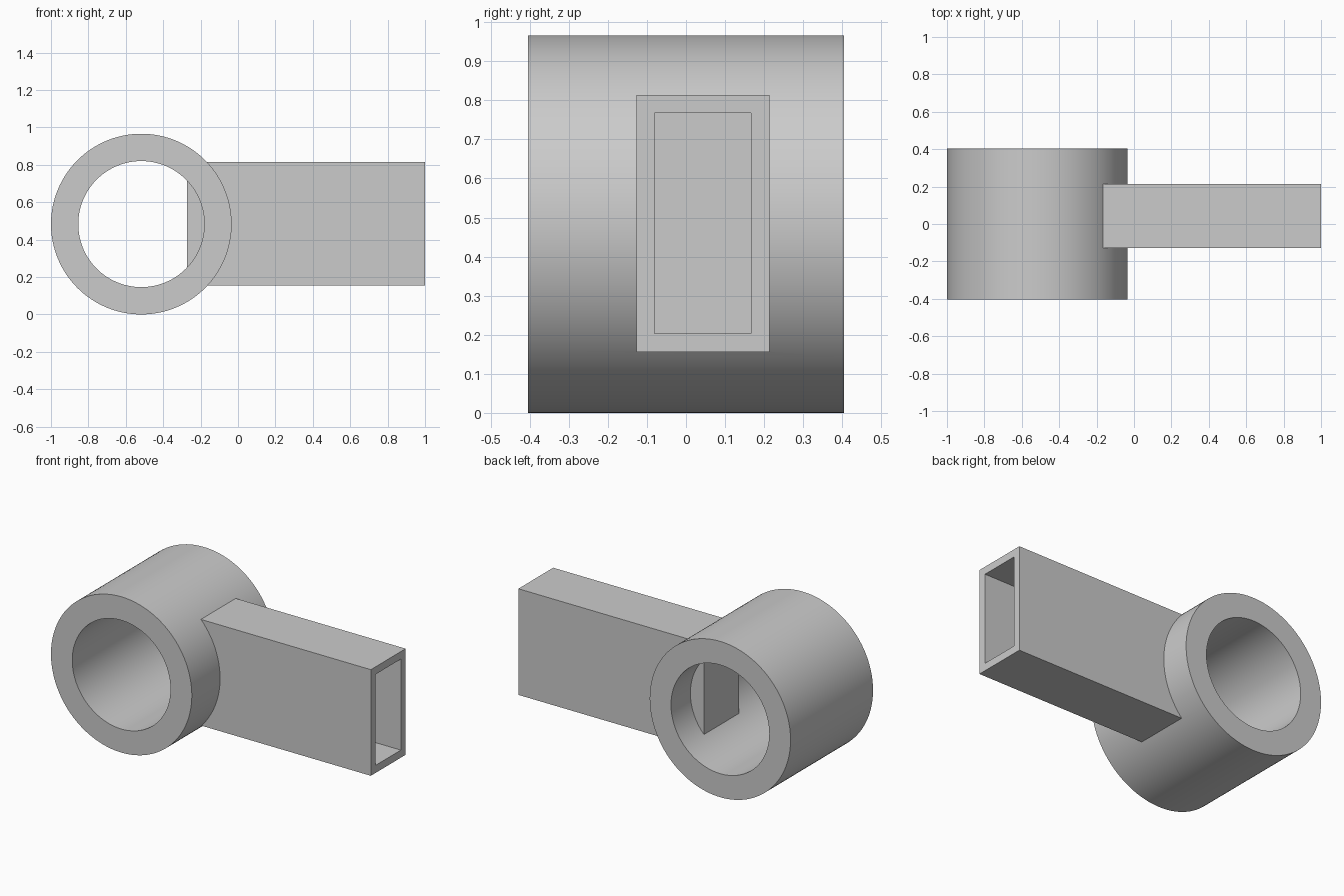
import bpy, math

cube = bpy.data.objects.get("Cube")
if cube:
    bpy.data.objects.remove(cube, do_unlink=True)

# One plain grey for the whole piece
grey = bpy.data.materials.new("plain grey")
grey.use_nodes = True
COLOUR = (0.6, 0.6, 0.6, 1)
grey.diffuse_color = COLOUR
grey.node_tree.nodes["Principled BSDF"].inputs["Base Color"].default_value = COLOUR

RING_X, RING_Z = -0.517, 0.483
OUTER, INNER, DEPTH = 0.483, 0.337, 0.808


def cylinder(name, radius, depth):
    """Cylinder lying along y, at the ring centre."""
    bpy.ops.mesh.primitive_cylinder_add(vertices=128, radius=radius, depth=depth,
                                        location=(RING_X, 0, RING_Z),
                                        rotation=(math.pi / 2, 0, 0))
    ob = bpy.context.object
    ob.name = name
    ob.data.materials.append(grey)
    return ob


def box(name, low, high):
    """Box between two corners."""
    mid = [(a + b) / 2 for a, b in zip(low, high)]
    bpy.ops.mesh.primitive_cube_add(size=1, location=mid)
    ob = bpy.context.object
    ob.name = name
    ob.scale = [b - a for a, b in zip(low, high)]
    bpy.ops.object.transform_apply(location=False, rotation=False, scale=True)
    ob.data.materials.append(grey)
    return ob


def combine(target, other, operation):
    """Boolean the other solid into the target, then drop it."""
    bpy.context.view_layer.objects.active = target
    mod = target.modifiers.new(operation.lower(), 'BOOLEAN')
    mod.operation, mod.solver, mod.object = operation, 'EXACT', other
    bpy.ops.object.modifier_apply(modifier=mod.name)
    bpy.data.objects.remove(other, do_unlink=True)


# Round collar with a bore
body = cylinder("collar_with_arm", OUTER, DEPTH)
combine(body, cylinder("bore_cutter", INNER, DEPTH * 2), 'DIFFERENCE')

# Rectangular arm whose closed end reaches into the bore
combine(body, box("arm", (-0.273, -0.127, 0.156), (1, 0.214, 0.814)), 'UNION')

# Blind pocket, open at the free end of the arm
combine(body, box("pocket_cutter", (-0.226, -0.08, 0.203), (1.2, 0.167, 0.767)), 'DIFFERENCE')

# Smooth round walls, crisp edges
bpy.ops.object.select_all(action='DESELECT')
body.select_set(True)
bpy.context.view_layer.objects.active = body
bpy.ops.object.shade_smooth_by_angle(angle=math.radians(30))
